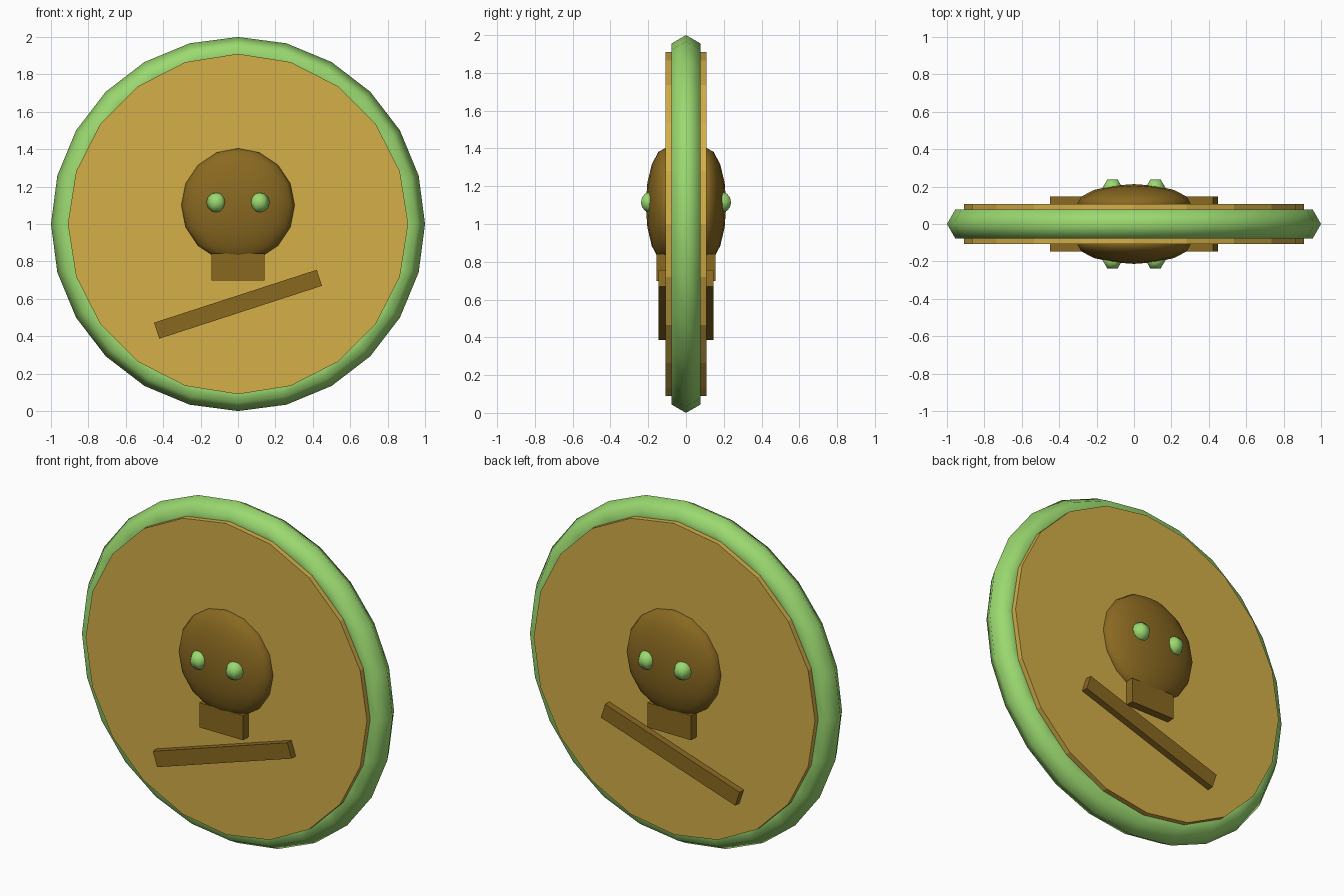
import bpy
from math import radians, pi

if "Cube" in bpy.data.objects:
    bpy.data.objects.remove(bpy.data.objects["Cube"])


def material(name, rgb):
    # 8-bit display colour to linear
    lin = [((c / 255 + 0.055) / 1.055) ** 2.4 for c in rgb] + [1]
    m = bpy.data.materials.new(name)
    m.use_nodes = True
    m.diffuse_color = lin
    m.node_tree.nodes["Principled BSDF"].inputs["Base Color"].default_value = lin
    return m


gold = material("gold", (212, 175, 72))
bronze = material("dark bronze", (138, 105, 33))
green = material("pale green", (155, 217, 112))


def finish(name, mat, scale=(1, 1, 1), smooth=False):
    ob = bpy.context.object
    ob.name = name
    ob.scale = scale
    ob.data.materials.append(mat)
    if smooth:
        bpy.ops.object.shade_smooth()
    return ob


def box(name, loc, size, mat, tilt=0):
    bpy.ops.mesh.primitive_cube_add(size=1, location=loc, rotation=(0, -tilt, 0))
    return finish(name, mat, size)


def ball(name, loc, radii, segments, rings, mat, turn=0):
    bpy.ops.mesh.primitive_uv_sphere_add(
        segments=segments, ring_count=rings, radius=1, location=loc, rotation=(0, 0, turn))
    return finish(name, mat, radii, smooth=True)


# Coin disc and its rounded rim
bpy.ops.mesh.primitive_cylinder_add(
    vertices=20, radius=0.91, depth=0.216, location=(0, 0, 1), rotation=(pi / 2, 0, 0))
finish("coin_disc", gold)
bpy.ops.mesh.primitive_torus_add(
    major_segments=24, minor_segments=6, major_radius=0.91, minor_radius=0.09,
    location=(0, 0, 1), rotation=(pi / 2, 0, 0))
finish("coin_rim", green, smooth=True)

# The same relief on both faces
for side, s in (("front", -1), ("back", 1)):
    ball(side + "_skull", (0, s * 0.105, 1.1), (0.305, 0.108, 0.305), 16, 8, bronze)
    box(side + "_jaw", (0, s * 0.115, 0.77), (0.284, 0.08, 0.144), bronze)
    box(side + "_bone", (0, s * 0.11, 0.571), (0.915, 0.072, 0.09), bronze, radians(18))
    for name, x in (("left", 0.115), ("right", -0.115)):
        ball(f"{side}_{name}_eye", (x, s * 0.192, 1.115), (0.054,) * 3, 6, 6, green, pi / 2)
